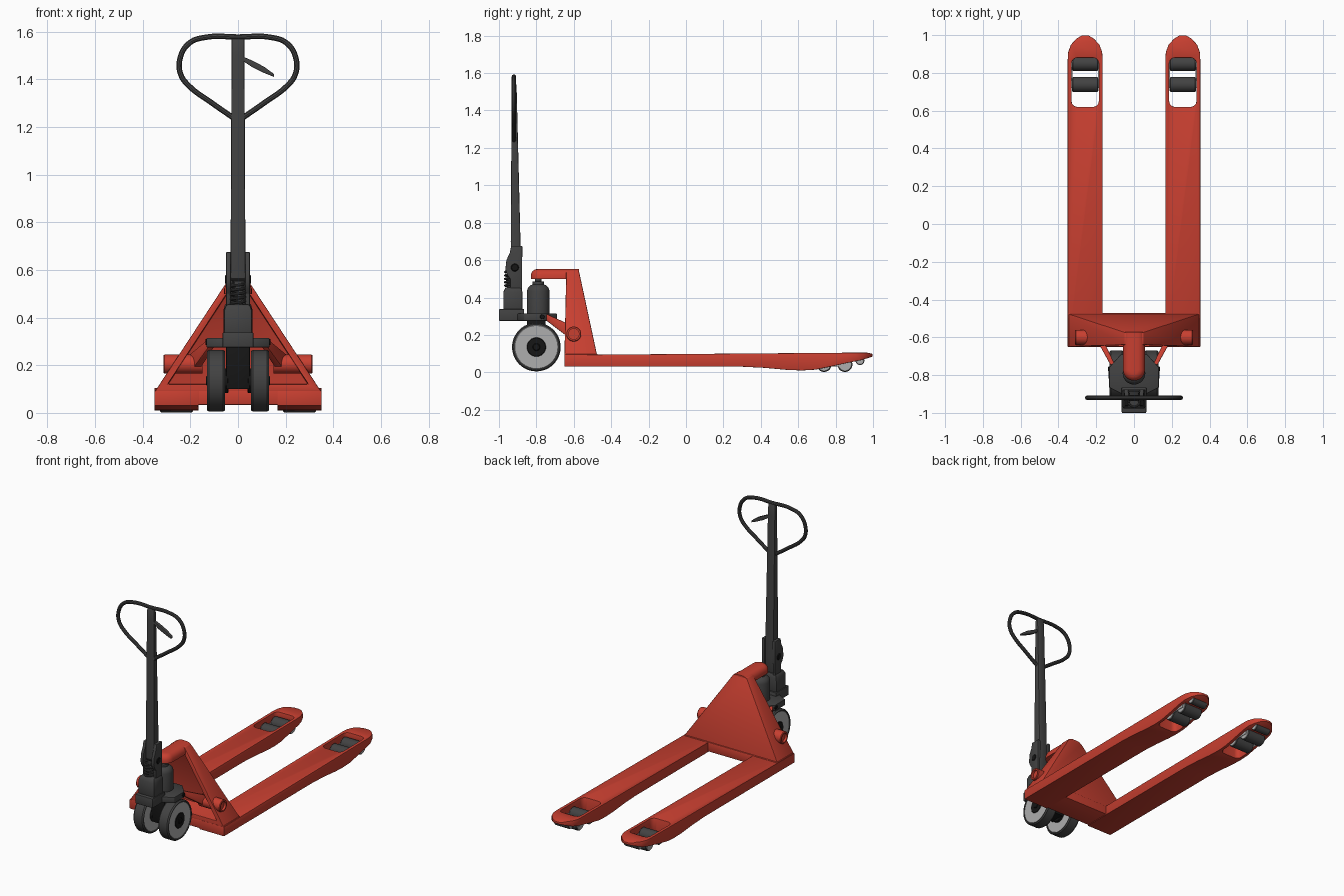
import bpy, bmesh
from math import sin, cos, pi, radians
from mathutils import Vector

if "Cube" in bpy.data.objects:
    bpy.data.objects.remove(bpy.data.objects["Cube"])


def material(name, rgb):
    m = bpy.data.materials.new(name)
    m.diffuse_color = (*rgb, 1)
    m.use_nodes = True
    m.node_tree.nodes["Principled BSDF"].inputs["Base Color"].default_value = m.diffuse_color
    return m


RED = material("red_paint", (0.58, 0.05, 0.03))
DARK = material("dark_grey", (0.055, 0.055, 0.055))
LIGHT = material("light_grey", (0.42, 0.42, 0.42))
BLACK = material("black", (0.008, 0.008, 0.008))


def make(name, bm, mat):
    bmesh.ops.remove_doubles(bm, verts=bm.verts, dist=1e-5)
    bmesh.ops.recalc_face_normals(bm, faces=bm.faces)
    me = bpy.data.meshes.new(name)
    bm.to_mesh(me)
    bm.free()
    me.materials.append(mat)
    ob = bpy.data.objects.new(name, me)
    bpy.context.collection.objects.link(ob)
    return ob


def apply(ob, mod):
    bpy.context.view_layer.objects.active = ob
    bpy.ops.object.modifier_apply(modifier=mod.name)


def bevel(ob, width, segments=2):
    m = ob.modifiers.new("bevel", 'BEVEL')
    m.width, m.segments, m.limit_method, m.angle_limit = width, segments, 'ANGLE', radians(35)
    apply(ob, m)
    return ob


def boolean(ob, cutter, op):
    m = ob.modifiers.new("bool", 'BOOLEAN')
    m.operation, m.object, m.solver = op, cutter, 'EXACT'
    apply(ob, m)
    bpy.data.objects.remove(cutter)


def loft(name, rings, mat, bev=0):
    """Skin equal-length point loops and cap both ends."""
    bm = bmesh.new()
    vs = [[bm.verts.new(p) for p in r] for r in rings]
    n = len(vs[0])
    for a, b in zip(vs, vs[1:]):
        for i in range(n):
            bm.faces.new((a[i], a[(i + 1) % n], b[(i + 1) % n], b[i]))
    bm.faces.new(vs[0])
    bm.faces.new(vs[-1])
    ob = make(name, bm, mat)
    return bevel(ob, bev) if bev else ob


def rect(x0, x1, y0, y1, z):
    return [(x0, y0, z), (x1, y0, z), (x1, y1, z), (x0, y1, z)]


def box(name, x0, x1, y0, y1, z0, z1, mat, bev=0.004):
    return loft(name, [rect(x0, x1, y0, y1, z0), rect(x0, x1, y0, y1, z1)], mat, bev)


def side_prism(name, yz, x0, x1, mat, bev=0):
    return loft(name, [[(x, y, z) for y, z in yz] for x in (x0, x1)], mat, bev)


def plan_prism(name, xy, z0, z1, mat, bev=0):
    return loft(name, [[(x, y, z) for x, y in xy] for z in (z0, z1)], mat, bev)


def lathe(name, prof, centre, axis, mat, n=36):
    """Revolve (radius, offset) points around the x or z axis."""
    bm = bmesh.new()
    rings = []
    for r, t in prof:
        ring = []
        for i in range(n):
            a, b = r * cos(2 * pi * i / n), r * sin(2 * pi * i / n)
            p = Vector((t, a, b)) if axis == 'x' else Vector((a, b, t))
            ring.append(bm.verts.new(p + Vector(centre)))
        rings.append(ring)
    for a, b in zip(rings, rings[1:]):
        for i in range(n):
            bm.faces.new((a[i], a[(i + 1) % n], b[(i + 1) % n], b[i]))
    bmesh.ops.dissolve_degenerate(bm, edges=bm.edges, dist=1e-5)
    return make(name, bm, mat)


def cyl(name, r, t0, t1, centre, axis, mat, c=0.004):
    s = c if t1 > t0 else -c
    return lathe(name, [(0, t0), (r - c, t0), (r, t0 + s), (r, t1 - s), (r - c, t1), (0, t1)], centre, axis, mat)


def tube(name, pts, r, mat, kind='BEZIER', cyclic=False):
    cu = bpy.data.curves.new(name, 'CURVE')
    cu.dimensions, cu.bevel_depth, cu.bevel_resolution, cu.use_fill_caps = '3D', r, 3, True
    sp = cu.splines.new(kind)
    if kind == 'BEZIER':
        sp.bezier_points.add(len(pts) - 1)
        for bp, p in zip(sp.bezier_points, pts):
            bp.co = p
            bp.handle_left_type = bp.handle_right_type = 'AUTO'
        sp.resolution_u = 6
    else:
        sp.points.add(len(pts) - 1)
        for sp_pt, p in zip(sp.points, pts):
            sp_pt.co = (*p, 1)
    ob = bpy.data.objects.new(name, cu)
    cu.materials.append(mat)
    bpy.context.collection.objects.link(ob)
    bpy.ops.object.select_all(action='DESELECT')
    ob.select_set(True)
    bpy.context.view_layer.objects.active = ob
    bpy.ops.object.convert(target='MESH')


# Forks: side profile trimmed to a pointed plan, with a roller window
SIDE = [(-0.65, 0.03), (0.3, 0.03), (0.42, 0.024), (0.54, 0.013), (0.62, 0.01), (0.69, 0.014), (0.77, 0.03),
        (0.86, 0.05), (0.94, 0.066), (1.0, 0.085), (1.0, 0.098), (0.97, 0.105), (0.88, 0.105), (-0.65, 0.093)]
TIP = [(0.0925, 0.87), (0.09, 0.91), (0.075, 0.95), (0.045, 0.982), (0.018, 0.998)]
for s, side in ((-1, "left"), (1, "right")):
    cx = 0.2585 * s
    fork = side_prism(f"{side}_fork", SIDE, cx - 0.12, cx + 0.12, RED)
    plan = [(0.0925, -0.7)] + TIP + [(-x, y) for x, y in reversed(TIP)] + [(-0.0925, -0.7)]
    boolean(fork, plan_prism("plan_cutter", [(cx + x, y) for x, y in plan], -0.1, 0.3, RED), 'INTERSECT')
    window = []
    for qx, qy, a0 in ((1, 0.85, 0), (-1, 0.85, 90), (-1, 0.65, 180), (1, 0.65, 270)):
        for k in range(5):
            a = radians(a0 + k * 22.5)
            window.append((cx + qx * 0.042 + 0.03 * cos(a), qy + 0.03 * sin(a)))
    boolean(fork, plan_prism("window_cutter", window, -0.1, 0.3, RED), 'DIFFERENCE')
    bevel(fork, 0.006)

    # Load rollers, link plates and entry roller
    for i, (y, z, r, w) in enumerate(((0.738, 0.042, 0.04, 0.068), (0.85, 0.042, 0.04, 0.068), (0.93, 0.063, 0.024, 0.055))):
        cyl(f"{side}_roller_{i + 1}", r, -w, w, (cx, y, z), 'x', DARK)
        for e in (-1, 1):
            cyl(f"{side}_roller_cap", r * 0.88, e * (w - 0.004), e * (w + 0.002), (cx, y, z), 'x', LIGHT, 0.001)
    for e in (-1, 1):
        x = cx + e * 0.0705
        box(f"{side}_roller_link", x - 0.003, x + 0.003, 0.72, 0.87, 0.032, 0.052, LIGHT, 0)

    # Pivot tube stub with recessed end
    lathe(f"{side}_pivot_tube", [(0, 0.297 * s), (0.028, 0.297 * s), (0.028, 0.312 * s), (0.037, 0.312 * s),
          (0.04, 0.308 * s), (0.04, 0.15 * s), (0, 0.15 * s)], (0, -0.6, 0.205), 'x', RED)

    # Rocker arm from the pivot tube to the pump plate
    a, b = [(-0.57, 0.17), (-0.59, 0.245), (-0.63, 0.245), (-0.63, 0.17)], \
        [(-0.735, 0.285), (-0.735, 0.31), (-0.755, 0.31), (-0.755, 0.285)]
    for n, (x0, x1) in enumerate(((0.17, 0.1),)):
        loft(f"{side}_rocker_arm", [[(s * x0, -0.6, 0.165), (s * (x0 + 0.035), -0.6, 0.165),
             (s * (x0 + 0.035), -0.6, 0.245), (s * x0, -0.6, 0.245)],
            [(s * x1, -0.745, 0.275), (s * (x1 + 0.025), -0.745, 0.275),
             (s * (x1 + 0.025), -0.745, 0.312), (s * x1, -0.745, 0.312)]], RED, 0.004)
    cyl(f"{side}_rocker_pin", 0.013, 0.09 * s, 0.137 * s, (0, -0.768, 0.297), 'x', BLACK, 0.002)

    # Steering wheels
    lathe(f"{side}_steer_tyre", [(0.118, 0.055 * s), (0.124, 0.055 * s), (0.13, 0.063 * s), (0.13, 0.122 * s),
          (0.124, 0.13 * s), (0.118, 0.13 * s), (0.118, 0.055 * s)], (0, -0.8, 0.135), 'x', DARK, 48)
    cyl(f"{side}_steer_hub", 0.119, 0.058 * s, 0.127 * s, (0, -0.8, 0.135), 'x', LIGHT)
    cyl(f"{side}_steer_bearing", 0.052, 0.04 * s, 0.13 * s, (0, -0.8, 0.135), 'x', BLACK)

    # Handle socket cheek plates
    CHEEK = [(-0.877, 0.44), (-0.875, 0.675), (-0.935, 0.675), (-0.942, 0.64), (-0.96, 0.6), (-0.966, 0.55),
             (-0.955, 0.52), (-0.94, 0.5), (-0.94, 0.44)]
    side_prism(f"{side}_handle_cheek", CHEEK, s * 0.03, s * 0.05, DARK, 0.003)

# Base cross member and hollow triangular frame
box("base_cross_member", -0.349, 0.349, -0.648, -0.47, 0.034, 0.098, RED, 0.006)
frame = loft("triangular_frame", [rect(-0.349, 0.349, -0.65, -0.475, 0.09),
                                  rect(-0.05, 0.05, -0.64, -0.573, 0.545)], RED)
boolean(frame, loft("frame_cutter", [rect(-0.295, 0.295, -0.72, -0.503, 0.12),
                                     rect(-0.047, 0.047, -0.72, -0.585, 0.5)], RED), 'DIFFERENCE')
bevel(frame, 0.005)

# Rounded head cap over the pump
rings = []
for d, z in ((0, 0.5), (0, 0.522), (0.007, 0.538), (0.02, 0.549), (0.036, 0.553)):
    arc = [(-(0.058 - d) * cos(pi * k / 14), -0.772 - (0.058 - d) * sin(pi * k / 14), z) for k in range(15)]
    rings.append(arc + [(0.058 - d, -0.573, z), (-0.058 + d, -0.573, z)])
loft("frame_head_cap", rings, RED)

# Steering yoke and axle
box("steering_yoke", -0.05, 0.05, -0.85, -0.75, 0.1, 0.285, BLACK)
cyl("steer_axle", 0.02, -0.135, 0.135, (0, -0.8, 0.135), 'x', BLACK)

# Pump base plate, front foot and pump cylinder
plan_prism("pump_plate", [(-0.065, -0.9), (0.065, -0.9), (0.132, -0.865), (0.132, -0.76), (0.07, -0.69),
                          (-0.07, -0.69), (-0.132, -0.76), (-0.132, -0.865)], 0.275, 0.315, DARK, 0.004)
box("pump_foot", -0.065, 0.065, -1.0, -0.865, 0.275, 0.338, DARK)
loft("handle_pedestal", [rect(-0.06, 0.06, -0.977, -0.875, 0.33), rect(-0.059, 0.059, -0.977, -0.875, 0.43),
                         rect(-0.05, 0.05, -0.965, -0.88, 0.455)], DARK, 0.008)
lathe("pump_cylinder", [(0, 0.31), (0.06, 0.31), (0.06, 0.435), (0.055, 0.453), (0.042, 0.465), (0.03, 0.47),
                        (0.03, 0.485), (0.018, 0.487), (0.018, 0.51), (0, 0.51)], (0, -0.79, 0), 'z', DARK)

# Handle spring, pivot pin and tapered shaft
tube("handle_spring", [(0.028 * cos(k * pi / 6), -0.945 + 0.022 * sin(k * pi / 6), 0.45 + 0.1 * k / 66)
                       for k in range(67)], 0.006, DARK, 'POLY')
cyl("handle_pivot_pin", 0.021, -0.054, 0.054, (0, -0.915, 0.56), 'x', BLACK)
loft("handle_shaft", [rect(-0.031, 0.031, -0.92, -0.885, 0.45), rect(-0.031, 0.031, -0.935, -0.885, 0.56),
                      rect(-0.031, 0.031, -0.937, -0.885, 0.7), rect(-0.027, 0.027, -0.932, -0.905, 1.5),
                      rect(-0.027, 0.027, -0.928, -0.91, 1.575)], DARK, 0.005)

# Grip loop and release lever
half = [(0.01, 1.232), (0.115, 1.305), (0.205, 1.372), (0.24, 1.42), (0.244, 1.485), (0.205, 1.552), (0.135, 1.577)]
loop = half + [(0, 1.578)] + [(-x, z) for x, z in reversed(half)]
tube("grip_loop", [(x, -0.92, z) for x, z in loop], 0.012, DARK)
loft("release_lever", [[(x, y, z + dz) for y, dz in ((-0.93, -h), (-0.908, -h), (-0.908, h), (-0.93, h))]
                       for x, z, h in ((0.02, 1.487, 0.009), (0.06, 1.465, 0.014), (0.11, 1.44, 0.013),
                                       (0.152, 1.416, 0.006))], DARK, 0.003)

bpy.ops.object.select_all(action='SELECT')
bpy.context.view_layer.objects.active = bpy.data.objects["handle_shaft"]
bpy.ops.object.shade_smooth_by_angle(angle=radians(32))
